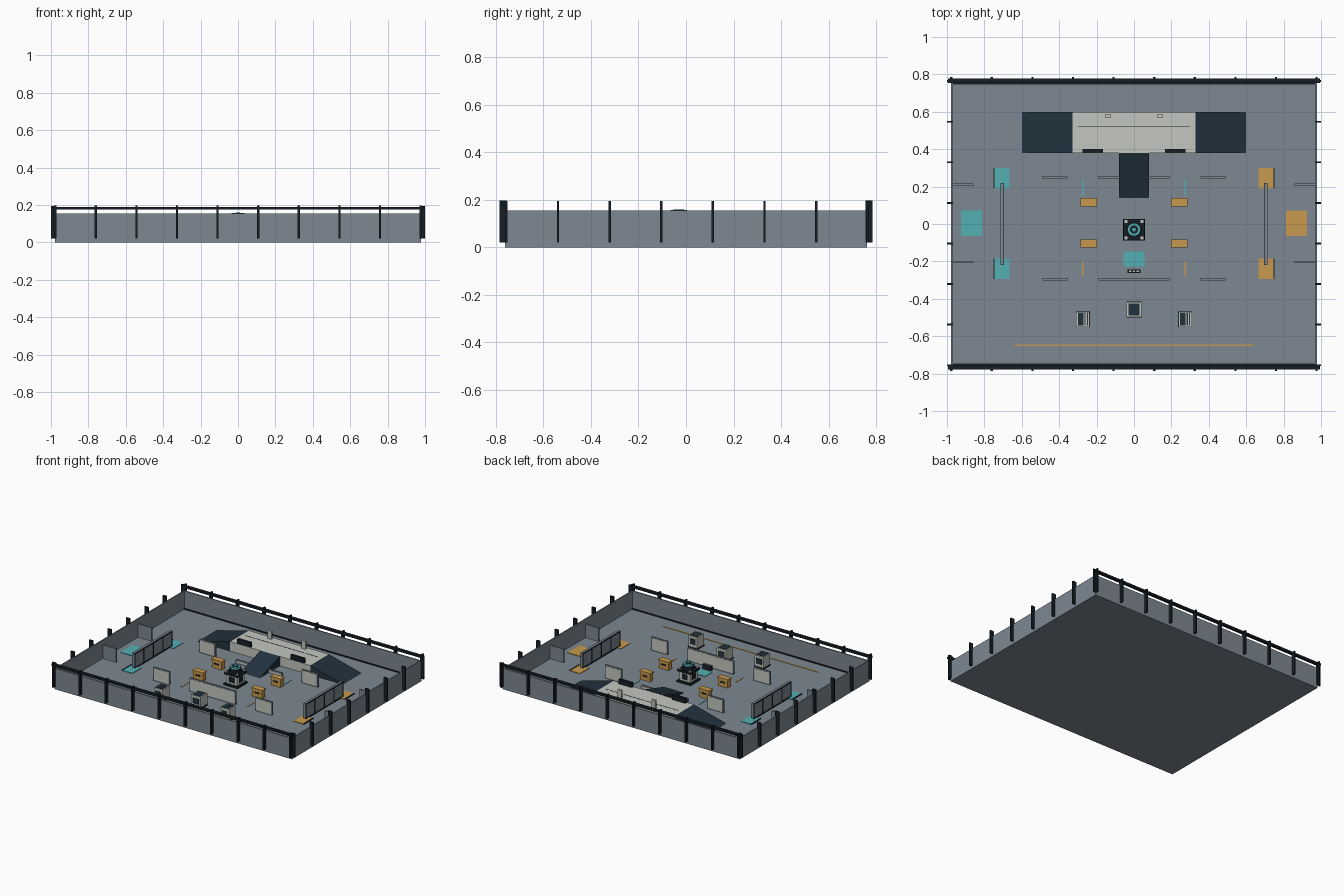
import bpy, bmesh
from mathutils import Vector

old = bpy.data.objects.get("Cube")
if old:
    bpy.data.objects.remove(old, do_unlink=True)


def material(name, r, g, b):
    m = bpy.data.materials.new(name)
    m.use_nodes = True
    m.diffuse_color = (r, g, b, 1)
    m.node_tree.nodes["Principled BSDF"].inputs["Base Color"].default_value = (r, g, b, 1)
    return m


GREY = material("slate_grey", .205, .25, .287)
LIGHT = material("pale_stone", .55, .57, .53)
NAVY = material("deep_navy", .015, .032, .048)
DARK = material("charcoal", .008, .014, .02)
ORANGE = material("amber", .58, .32, .075)
TEAL = material("teal", .084, .434, .456)


def finish(name, bm, mat):
    bmesh.ops.recalc_face_normals(bm, faces=bm.faces)
    me = bpy.data.meshes.new(name)
    bm.to_mesh(me)
    bm.free()
    me.materials.append(mat)
    ob = bpy.data.objects.new(name, me)
    bpy.context.collection.objects.link(ob)
    return ob


def box(name, x, y, z, mat):
    """Box from (min, max) ranges on each axis."""
    bm = bmesh.new()
    bmesh.ops.create_cube(bm, size=1)
    for v in bm.verts:
        v.co = Vector([(a + b) / 2 + c * (b - a) for (a, b), c in zip((x, y, z), v.co)])
    return finish(name, bm, mat)


def cbox(name, cx, cy, w, d, z, mat):
    """Box from centre, width and depth."""
    return box(name, (cx - w / 2, cx + w / 2), (cy - d / 2, cy + d / 2), z, mat)


def disc(name, cx, cy, r, z, mat, n=24):
    bm = bmesh.new()
    bmesh.ops.create_cone(bm, cap_ends=True, segments=n, radius1=r, radius2=r, depth=z[1] - z[0])
    bmesh.ops.translate(bm, verts=bm.verts, vec=(cx, cy, sum(z) / 2))
    return finish(name, bm, mat)


def ramp(name, low, high, mat, top):
    """Wedge rising from the low edge (two floor points) to the high edge."""
    bm = bmesh.new()
    l = [bm.verts.new((x, y, F)) for x, y in low]
    h = [bm.verts.new((x, y, F)) for x, y in high]
    t = [bm.verts.new((x, y, top)) for x, y in high]
    for f in ((l[0], l[1], h[1], h[0]), (l[0], l[1], t[1], t[0]), (h[0], h[1], t[1], t[0]),
              (l[0], h[0], t[0]), (l[1], h[1], t[1])):
        bm.faces.new(f)
    return finish(name, bm, mat)


F = .02       # floor level
DECK = .09    # raised platform level
WALL = .155   # perimeter wall top

# Floor and perimeter
box("floor", (-.978, .978), (-.762, .762), (0, F), GREY)
for s, side in ((-1, "front"), (1, "back")):
    cbox(side + "_wall", 0, s * .757, 1.956, .01, (F, WALL), GREY)
    cbox(side + "_rail", 0, s * .766, 1.99, .022, (.175, .19), DARK)
    cbox(side + "_baseboard", 0, s * .75, 1.94, .006, (F, .028), DARK)
    for i in range(10):
        cbox(side + "_post", -.977 + i * .217, s * .77, .012, .03, (F, .197), DARK)
for s, side in ((-1, "right"), (1, "left")):
    cbox(side + "_wall", s * .973, 0, .01, 1.524, (F, WALL), GREY)
    for i in range(8):
        cbox(side + "_post", s * .985, -.755 + i * .217, .03, .01, (F, .195), DARK)

# Raised platform with ramps
box("platform", (-.33, .33), (.38, .6), (F, DECK), LIGHT)
cbox("platform_seam", 0, .52, .6, .004, (DECK, DECK + .001), DARK)
ramp("front_ramp", ((-.08, .14), (.08, .14)), ((-.08, .38), (.08, .38)), NAVY, DECK + .001)
for s in (-1, 1):
    ramp("side_ramp", ((s * .6, .38), (s * .6, .6)), ((s * .33, .38), (s * .33, .6)), NAVY, DECK)
    cbox("platform_post", s * .14, .577, .032, .016, (DECK, .15), LIGHT)
    cbox("platform_guard", s * .22, .392, .11, .018, (DECK, .125), DARK)


# Cover panels with pale inserts on both faces
def cover(cx, cy, w, top):
    cbox("cover_panel", cx, cy, w, .012, (F, top), GREY)
    for s in (-1, 1):
        cbox("cover_insert", cx, cy + s * .0065, w - .014, .002, (F + .007, top - .007), LIGHT)


cover(0, -.295, .38, .12)
for s in (-1, 1):
    for y in (-.295, .25):
        cover(s * .422, y, .135, .12)
    cover(s * .135, .25, .11, .048)
    for y in (-.203, .21):
        cbox("alcove_panel", s * .915, y, .115, .012, (F, .12), GREY)

# Long side screens, pads, stripes and crates
for s, team in ((-1, TEAL), (1, ORANGE)):
    cbox("side_screen", s * .705, 0, .015, .44, (F, .135), GREY)
    for f in (-1, 1):
        fx = s * .705 + f * .0085
        for z in ((F, .028), (.125, .135)):
            cbox("screen_trim", fx, 0, .003, .44, z, DARK)
        for y in (-.216, -.11, 0, .11, .216):
            cbox("screen_mullion", fx, y, .003, .008, (F, .135), DARK)
    cbox("base_pad", s * .868, .004, .112, .138, (F, F + .004), team)
    for y in (-.24, .245):
        cbox("corner_pad", s * .706, y, .083, .11, (F, F + .004), team)
        cbox("pad_edge", s * .748, y, .005, .11, (F, F + .008), DARK)
    cbox("back_stripe", s * .273, .195, .008, .08, (F, F + .003), TEAL)
    cbox("front_stripe", s * .273, -.24, .008, .08, (F, F + .003), ORANGE)
    for y in (-.104, .116):
        cbox("crate", s * .243, y, .08, .038, (F, .075), ORANGE)
        cbox("crate_lid", s * .243, y, .088, .044, (.075, .085), ORANGE)
        for f in (-1, 1):
            cbox("crate_label", s * .243, y + f * .0195, .04, .003, (.048, .06), DARK)
cbox("start_line", 0, -.648, 1.28, .009, (F, F + .003), ORANGE)

# Central tower
TY = -.03
cbox("centre_pad", 0, -.187, .11, .08, (F, F + .004), TEAL)
cbox("tower_base", 0, TY, .115, .115, (F, .034), DARK)
cbox("tower_body", 0, TY, .09, .09, (.034, .1), LIGHT)
cbox("tower_collar", 0, TY, .112, .112, (.1, .114), DARK)
for f in (-1, 1):
    cbox("tower_window", 0, TY + f * .0455, .045, .003, (.047, .088), DARK)
    cbox("tower_side_window", f * .0455, TY, .003, .045, (.047, .088), DARK)
    for g in (-1, 1):
        cbox("tower_corner", f * .044, TY + g * .044, .016, .016, (.114, .122), LIGHT)
disc("tower_drum", 0, TY, .042, (.114, .14), DARK)
disc("tower_ring", 0, TY, .035, (.14, .156), TEAL)
disc("tower_cap", 0, TY, .022, (.156, .158), DARK)
disc("tower_lamp", 0, TY, .01, (.158, .16), TEAL)

# Small console with keys
cbox("console", 0, -.253, .07, .02, (F, .055), DARK)
for i in (-1, 0, 1):
    cbox("console_key", i * .02, -.253, .013, .009, (.055, .057), LIGHT)


# Front kiosks
def kiosk(cx, cy, w):
    cbox("kiosk_body", cx, cy, w, .08, (F, .11), LIGHT)
    cbox("kiosk_foot", cx, cy, w + .004, .084, (F, .03), DARK)
    for f in (-1, 1):
        cbox("kiosk_panel", cx, cy + f * .0405, w * .65, .003, (.05, .092), NAVY)


kiosk(0, -.457, .078)
cbox("kiosk_top", 0, -.457, .058, .066, (.11, .113), NAVY)
for s in (-1, 1):
    kiosk(s * .273, -.51, .072)
    cbox("kiosk_top", s * .273 - .012, -.51, .03, .066, (.11, .113), NAVY)
    for i in range(2):
        cbox("kiosk_slat", s * .273 + .012 + i * .012, -.51, .006, .066, (.11, .113), NAVY)
